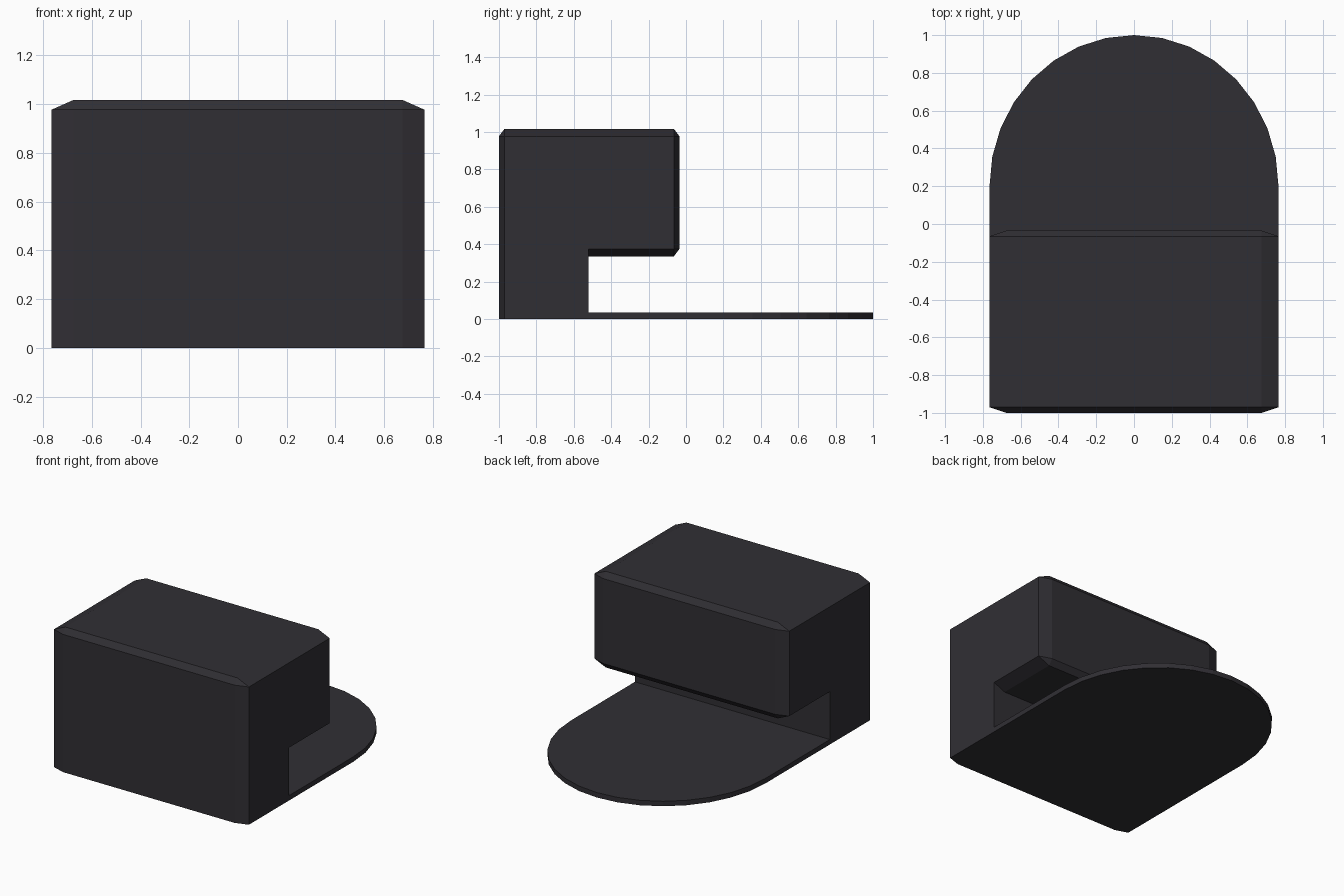
import bpy, bmesh, math
from itertools import product

if "Cube" in bpy.data.objects:
    bpy.data.objects.remove(bpy.data.objects["Cube"])

W = 0.765                 # half width
CX, CY, CZ = 0.09, 0.03, 0.04   # chamfer sizes per axis
Y0, Y1 = -1.0, -0.035     # upper block depth range
Z0, Z1 = 0.335, 1.017     # upper block height range
STEP_Y = -0.52            # back wall of the lower block
PLATE = 0.035

mat = bpy.data.materials.new("dark_grey")
mat.diffuse_color = (0.03, 0.028, 0.034, 1)
mat.use_nodes = True
mat.node_tree.nodes["Principled BSDF"].inputs["Base Color"].default_value = mat.diffuse_color


def make_object(name, bm):
    bmesh.ops.recalc_face_normals(bm, faces=bm.faces[:])
    mesh = bpy.data.meshes.new(name)
    bm.to_mesh(mesh)
    bm.free()
    mesh.materials.append(mat)
    obj = bpy.data.objects.new(name, mesh)
    bpy.context.collection.objects.link(obj)
    return obj


def chamfered_box(name):
    bm = bmesh.new()
    hy, hz = (Y1 - Y0) / 2, (Z1 - Z0) / 2
    my, mz = (Y1 + Y0) / 2, (Z1 + Z0) / 2
    for sx, sy, sz in product((-1, 1), repeat=3):
        for x, y, z in ((W, hy - CY, hz - CZ), (W - CX, hy, hz - CZ), (W - CX, hy - CY, hz)):
            bm.verts.new((sx * x, my + sy * y, mz + sz * z))
    bmesh.ops.convex_hull(bm, input=bm.verts[:])
    bmesh.ops.dissolve_limit(bm, angle_limit=0.01, verts=bm.verts[:], edges=bm.edges[:])
    return make_object(name, bm)


def prism(name, outline, height):
    bm = bmesh.new()
    face = bm.faces.new([bm.verts.new((x, y, 0)) for x, y in outline])
    ext = bmesh.ops.extrude_face_region(bm, geom=[face], use_keep_orig=True)
    top = [v for v in ext["geom"] if isinstance(v, bmesh.types.BMVert)]
    bmesh.ops.translate(bm, verts=top, vec=(0, 0, height))
    return make_object(name, bm)


# Front edge with chamfered corners, shared by lower block and plate
front = [(-W, Y0 + CY), (-(W - CX), Y0), (W - CX, Y0), (W, Y0 + CY)]

# Overhanging upper block
body = chamfered_box("body")

# Lower block reaching into the upper one
lower = prism("lower_block", front + [(W, STEP_Y), (-W, STEP_Y)], 0.6)

# Thin plate with a half-ellipse end
arc = [(W * math.cos(math.pi * i / 16), 0.2 + 0.8 * math.sin(math.pi * i / 16))
       for i in range(17)]
plate = prism("base_plate", front + arc, PLATE)

# Merge everything into one clean shell
for part in (lower, plate):
    mod = body.modifiers.new("join_" + part.name, 'BOOLEAN')
    mod.operation = 'UNION'
    mod.solver = 'EXACT'
    mod.object = part
bpy.context.view_layer.objects.active = body
for mod in list(body.modifiers):
    bpy.ops.object.modifier_apply(modifier=mod.name)
for part in (lower, plate):
    bpy.data.objects.remove(part, do_unlink=True)
